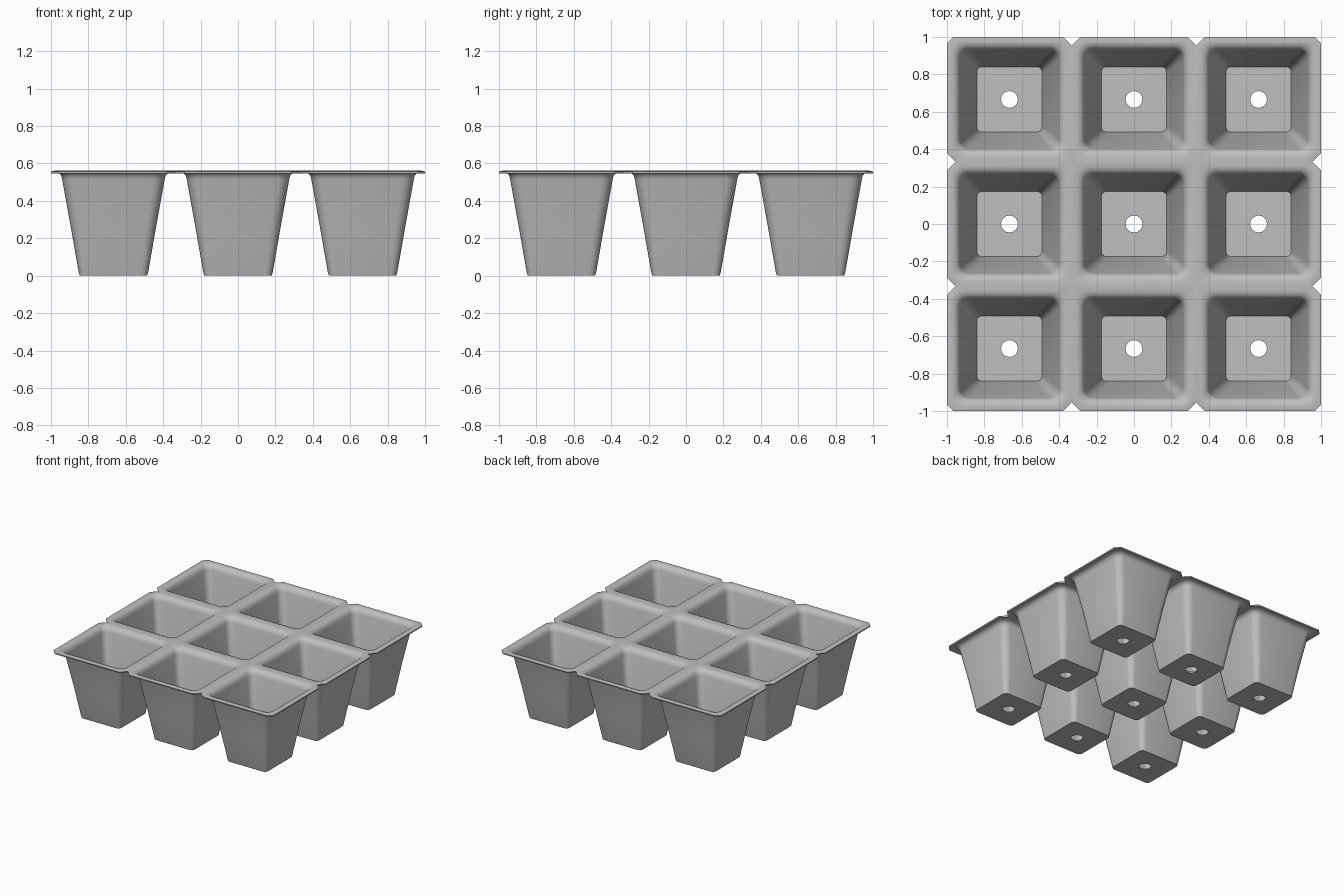
import bpy, bmesh, math

if "Cube" in bpy.data.objects:
    bpy.data.objects.remove(bpy.data.objects["Cube"])

PITCH, HALF, NOTCH, TRIM = 0.666, 0.333, 0.047, 0.035
CORNERS = [(1, 1), (-1, 1), (-1, -1), (1, -1)]
STEPS = 4  # points minus one per rounded corner

plastic = bpy.data.materials.new("grey plastic")
plastic.diffuse_color = (0.52, 0.52, 0.52, 1)
plastic.use_nodes = True
plastic.node_tree.nodes["Principled BSDF"].inputs["Base Color"].default_value = plastic.diffuse_color


def rounded_ring(half, r):
    """Rounded square, counter-clockwise, starting at the +x side."""
    pts = []
    for k, (sx, sy) in enumerate(CORNERS):
        for i in range(STEPS + 1):
            a = math.pi / 2 * (k + i / STEPS)
            pts.append((sx * (half - r) + r * math.cos(a),
                        sy * (half - r) + r * math.sin(a)))
    return pts


def outer_ring(ix, iy):
    """Cell border: cut off at the tray's corners and notches, sharp inside."""
    pts = []
    for k, (sx, sy) in enumerate(CORNERS):
        edges = (sx == ix) + (sy == iy)
        c = (0, NOTCH, TRIM)[edges]
        a, b = (HALF, HALF - c), (HALF - c, HALF)
        if k % 2:
            a, b = b, a
        for i in range(STEPS + 1):
            t = i / STEPS
            pts.append((sx * (a[0] + (b[0] - a[0]) * t),
                        sy * (a[1] + (b[1] - a[1]) * t)))
    return pts


def circle_ring(r):
    return [(r * math.cos(math.pi / 2 * (k + i / STEPS)),
             r * math.sin(math.pi / 2 * (k + i / STEPS)))
            for k in range(4) for i in range(STEPS + 1)]


bm = bmesh.new()
for ix in (-1, 0, 1):
    for iy in (-1, 0, 1):
        # drain hole, floor, tapered wall, rolled rim, cell border
        rings = [(circle_ring(0.045), 0.0),
                 (rounded_ring(0.180, 0.03), 0.0),
                 (rounded_ring(0.186, 0.04), 0.02),
                 (rounded_ring(0.228, 0.055), 0.26),
                 (rounded_ring(0.274, 0.06), 0.515),
                 (rounded_ring(0.279, 0.06), 0.535),
                 (rounded_ring(0.291, 0.06), 0.547),
                 (rounded_ring(0.309, 0.06), 0.553)]
        loops = [[bm.verts.new((x + ix * PITCH, y + iy * PITCH, z)) for x, y in pts]
                 for pts, z in rings]
        border = []
        for x, y in outer_ring(ix, iy):
            px, py = x + ix * PITCH, y + iy * PITCH
            # the free outer edge dips slightly
            z = 0.547 if max(abs(px), abs(py)) > 0.94 else 0.553
            border.append(bm.verts.new((px, py, z)))
        loops.append(border)
        for lo, hi in zip(loops, loops[1:]):
            n = len(lo)
            for i in range(n):
                j = (i + 1) % n
                bm.faces.new((lo[i], lo[j], hi[j], hi[i]))
bmesh.ops.remove_doubles(bm, verts=bm.verts, dist=0.0005)
bmesh.ops.recalc_face_normals(bm, faces=bm.faces)
# make the floors and rim face upward
if sum(f.normal.z * f.calc_area() for f in bm.faces) < 0:
    bmesh.ops.reverse_faces(bm, faces=bm.faces)

mesh = bpy.data.meshes.new("seedling_tray")
bm.to_mesh(mesh)
bm.free()
tray = bpy.data.objects.new("seedling_tray", mesh)
bpy.context.collection.objects.link(tray)
mesh.materials.append(plastic)

# sheet thickness, grown inward so the outside keeps its size
shell = tray.modifiers.new("thickness", 'SOLIDIFY')
shell.thickness = 0.010
shell.offset = 1.0

bpy.context.view_layer.objects.active = tray
tray.select_set(True)
bpy.ops.object.modifier_apply(modifier="thickness")
# rest exactly on the ground
low = min(v.co.z for v in mesh.vertices)
for v in mesh.vertices:
    v.co.z -= low
bpy.ops.object.shade_smooth_by_angle(angle=math.radians(40))
